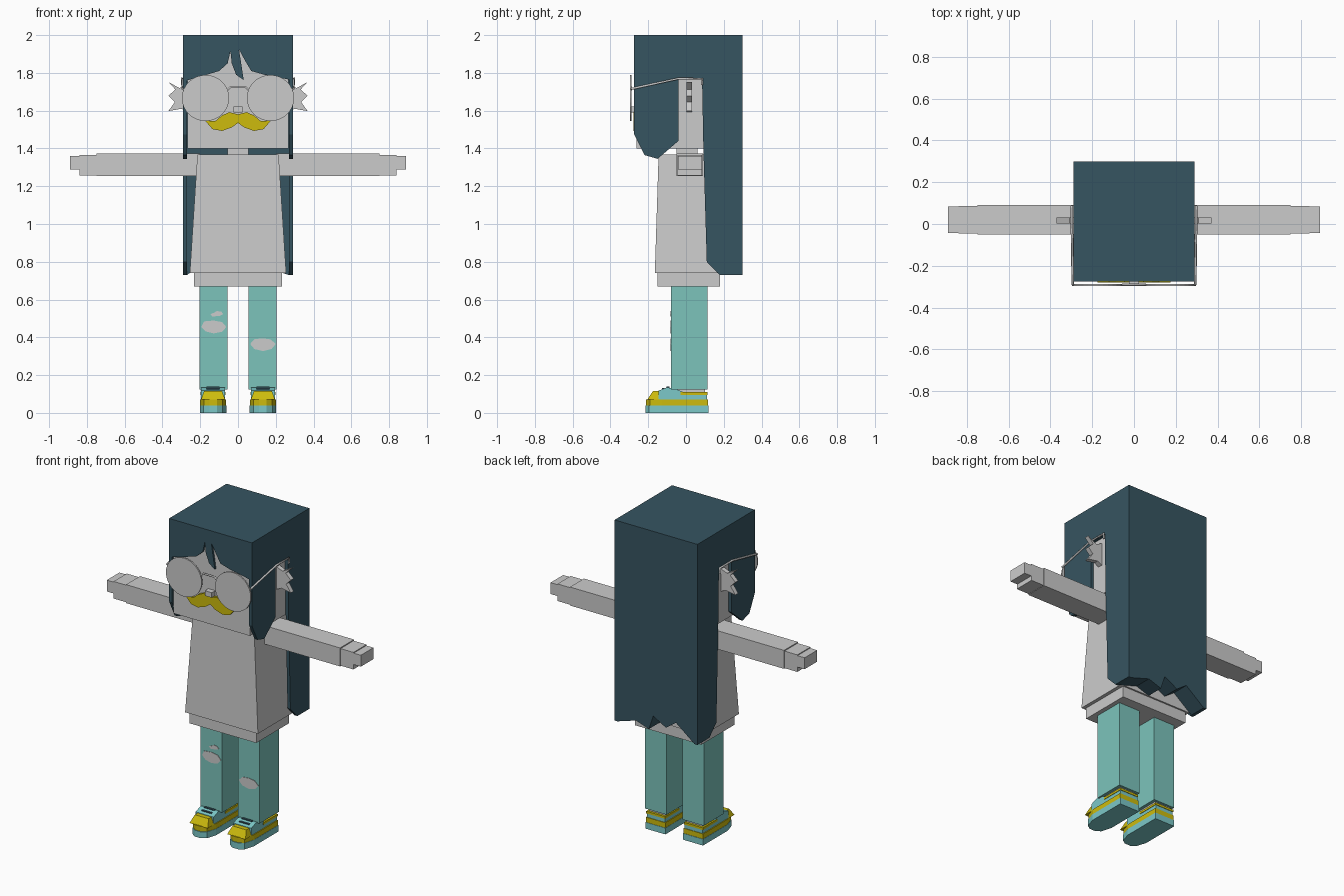
import bpy
import bmesh
import math

cube = bpy.data.objects.get("Cube")
if cube:
    bpy.data.objects.remove(cube, do_unlink=True)


def material(name, r, g, b):
    m = bpy.data.materials.new(name)
    m.use_nodes = True
    m.diffuse_color = (r, g, b, 1)
    m.node_tree.nodes["Principled BSDF"].inputs["Base Color"].default_value = (r, g, b, 1)
    return m


GREY = material("light_grey", 0.6, 0.6, 0.6)
HAIR = material("dark_teal", 0.037, 0.09, 0.12)
TEAL = material("trouser_teal", 0.2, 0.55, 0.5)
AQUA = material("shoe_aqua", 0.2, 0.58, 0.58)
YELLOW = material("yellow", 0.61, 0.5, 0.004)


def finish(name, bm, mat):
    bmesh.ops.recalc_face_normals(bm, faces=bm.faces)
    mesh = bpy.data.meshes.new(name)
    bm.to_mesh(mesh)
    bm.free()
    mesh.materials.append(mat)
    ob = bpy.data.objects.new(name, mesh)
    bpy.context.collection.objects.link(ob)
    return ob


def prism(name, axis, outline, lo, hi, mat):
    """Extrude a flat outline along one axis, from lo to hi."""
    place = {"x": lambda a, b, t: (t, a, b),
             "y": lambda a, b, t: (a, t, b),
             "z": lambda a, b, t: (a, b, t)}[axis]
    bm = bmesh.new()
    start = [bm.verts.new(place(a, b, lo)) for a, b in outline]
    end = [bm.verts.new(place(a, b, hi)) for a, b in outline]
    bm.faces.new(start)
    bm.faces.new(end[::-1])
    for i in range(len(start)):
        j = (i + 1) % len(start)
        bm.faces.new((start[i], start[j], end[j], end[i]))
    return finish(name, bm, mat)


def box(name, x, y, z, mat, top=None):
    """Box from ranges; top gives other x and y ranges for a tapered top."""
    tx, ty = top or (x, y)
    bm = bmesh.new()
    corners = ((0, 0), (1, 0), (1, 1), (0, 1))
    low = [bm.verts.new((x[i], y[j], z[0])) for i, j in corners]
    high = [bm.verts.new((tx[i], ty[j], z[1])) for i, j in corners]
    bm.faces.new(low)
    bm.faces.new(high)
    for i in range(4):
        j = (i + 1) % 4
        bm.faces.new((low[i], low[j], high[j], high[i]))
    return finish(name, bm, mat)


def rod(name, points, radius, mat):
    curve = bpy.data.curves.new(name, "CURVE")
    curve.dimensions = "3D"
    curve.bevel_depth = radius
    curve.bevel_resolution = 1
    curve.use_fill_caps = True
    line = curve.splines.new("POLY")
    line.points.add(len(points) - 1)
    for p, co in zip(line.points, points):
        p.co = (*co, 1)
    curve.materials.append(mat)
    ob = bpy.data.objects.new(name, curve)
    bpy.context.collection.objects.link(ob)


def blob(cx, cz, rx, rz, shape):
    """Ragged oval outline, one radius factor per corner."""
    n = len(shape)
    return [(cx + rx * f * math.cos(math.tau * i / n),
             cz + rz * f * math.sin(math.tau * i / n)) for i, f in enumerate(shape)]


# Head, neck and shirt
box("head", (-0.268, 0.268), (-0.262, 0.2), (1.4, 1.95), GREY)
box("neck", (-0.055, 0.055), (-0.05, 0.06), (1.34, 1.41), GREY)
box("shirt", (-0.255, 0.255), (-0.165, 0.19), (0.74, 1.367), GREY,
    top=((-0.215, 0.215), (-0.145, 0.17)))
box("shirt_hem", (-0.233, 0.233), (-0.15, 0.18), (0.67, 0.745), GREY)
bm = bmesh.new()
bm.faces.new([bm.verts.new(v) for v in
              ((-0.085, -0.149, 1.366), (0, -0.1545, 1.19), (0.085, -0.149, 1.366))])
finish("neckline", bm, GREY)

# Hair: crown, ragged back, fringe and side panels cut around the ears
box("hair_crown", (-0.27, 0.27), (-0.26, 0.19), (1.93, 2), HAIR)
back = [(-0.27, 2), (-0.27, 0.73), (-0.14, 0.83), (-0.07, 0.78), (0.02, 0.83),
        (0.05, 0.74), (0.14, 0.77), (0.27, 0.73), (0.27, 2)]
prism("hair_back", "y", back, 0.19, 0.3, HAIR)
fringe = [(-0.27, 2), (-0.27, 1.76), (-0.2, 1.78), (-0.1, 1.81), (-0.055, 1.85),
          (-0.04, 1.915), (-0.033, 1.85), (-0.01, 1.79), (0.03, 1.762), (0.02, 1.83),
          (0.005, 1.925), (0.04, 1.86), (0.07, 1.81), (0.14, 1.79), (0.27, 1.765),
          (0.27, 2)]
prism("hair_fringe", "y", fringe, -0.275, -0.26, HAIR)
side_hair = [(-0.275, 2), (-0.275, 1.475), (-0.22, 1.365), (-0.15, 1.345),
             (-0.04, 1.44), (-0.04, 1.77), (0.085, 1.77), (0.092, 1.4),
             (0.11, 0.8), (0.18, 0.73), (0.3, 0.73), (0.3, 2)]

# Face details
half = [(0, 1.535), (0.035, 1.51), (0.085, 1.493), (0.135, 1.502), (0.175, 1.548),
        (0.12, 1.545), (0.085, 1.575), (0.045, 1.592)]
moustache = half + [(0, 1.58)] + [(-x, z) for x, z in half[:0:-1]]
prism("moustache", "y", moustache, -0.279, -0.26, YELLOW)
box("nose", (-0.024, 0.024), (-0.297, -0.26), (1.59, 1.622), GREY)
rod("glasses_bridge", [(-0.055, -0.291, 1.71), (-0.04, -0.291, 1.724),
                       (0.04, -0.291, 1.724), (0.055, -0.291, 1.71)], 0.006, GREY)

ear = [(0.26, 1.74), (0.31, 1.72), (0.37, 1.752), (0.332, 1.713), (0.368, 1.678),
       (0.335, 1.645), (0.368, 1.598), (0.3, 1.61), (0.26, 1.59)]
sole = [(-0.07, 0.118), (0.07, 0.118), (0.07, -0.13), (0.05, -0.195), (0.02, -0.215),
        (-0.02, -0.215), (-0.05, -0.195), (-0.07, -0.13)]
shoe_top = [(0.112, 0.07), (0.112, 0.1), (0, 0.105), (-0.05, 0.125), (-0.1, 0.135),
            (-0.145, 0.118), (-0.145, 0.07)]

for s, side in ((1, "left"), (-1, "right")):
    def span(a, b, s=s):
        return tuple(sorted((s * a, s * b)))

    prism(side + "_side_hair", "x", side_hair, *span(0.27, 0.29), HAIR)
    prism(side + "_ear", "y", [(s * x, z) for x, z in ear], 0.003, 0.032, GREY)

    # Glasses
    prism(side + "_lens", "y", blob(s * 0.172, 1.667, 0.125, 0.122, [1] * 32),
          -0.297, -0.288, GREY)
    rod(side + "_temple", [(s * 0.293, -0.292, 1.715), (s * 0.297, -0.04, 1.77),
                           (s * 0.297, 0.085, 1.77), (s * 0.297, 0.085, 1.735)],
        0.006, GREY)

    # Arm and hand
    box(side + "_arm", span(0.2, 0.75), (-0.05, 0.09), (1.255, 1.372), GREY)
    box(side + "_hand", span(0.74, 0.84), (-0.045, 0.086), (1.258, 1.366), GREY)
    box(side + "_fingers", span(0.83, 0.89), (-0.042, 0.084), (1.288, 1.36), GREY)

    # Leg and ankle
    box(side + "_leg", span(0.055, 0.205), (-0.08, 0.115), (0.125, 0.69), TEAL)
    box(side + "_ankle", span(0.075, 0.185), (-0.06, 0.1), (0.09, 0.13), GREY)

    # Shoe: sole, stripe, body, toe cap, collar and laces
    cx = s * 0.132
    for part, scale, lo, hi, mat in (("sole", 1, 0, 0.04, AQUA),
                                     ("stripe", 0.98, 0.04, 0.072, YELLOW)):
        prism(side + "_shoe_" + part, "z",
              [(cx + x * scale, y * scale) for x, y in sole], lo, hi, mat)
    prism(side + "_shoe_body", "x", shoe_top, cx - 0.063, cx + 0.063, AQUA)
    box(side + "_toe_cap", (cx - 0.064, cx + 0.064), (-0.205, -0.14), (0.07, 0.115),
        YELLOW, top=((cx - 0.048, cx + 0.048), (-0.175, -0.14)))
    box(side + "_shoe_collar", (cx - 0.066, cx + 0.066), (-0.03, 0.115),
        (0.096, 0.11), YELLOW)
    for i in range(2):
        y = -0.128 + i * 0.026
        box(side + "_lace", (cx - 0.035, cx + 0.035), (y, y + 0.014),
            (0.12 + i * 0.008, 0.131 + i * 0.008), HAIR)

# Ripped knees
tears = (("left_knee_tear", 0.132, 0.365, 0.068, 0.04, (1, 0.85, 0.75, 0.9, 1, 0.95, 0.95, 0.95)),
         ("right_knee_tear", -0.128, 0.455, 0.066, 0.038, (1, 0.95, 0.9, 1.1, 1, 0.9, 0.9, 0.95)),
         ("right_small_tear", -0.112, 0.523, 0.034, 0.018, (1, 1, 0.9, 0.6, 1, 1, 0.6, 0.7)))
for name, x, z, rx, rz, shape in tears:
    prism(name, "y", blob(x, z, rx, rz, shape), -0.083, -0.078, GREY)
